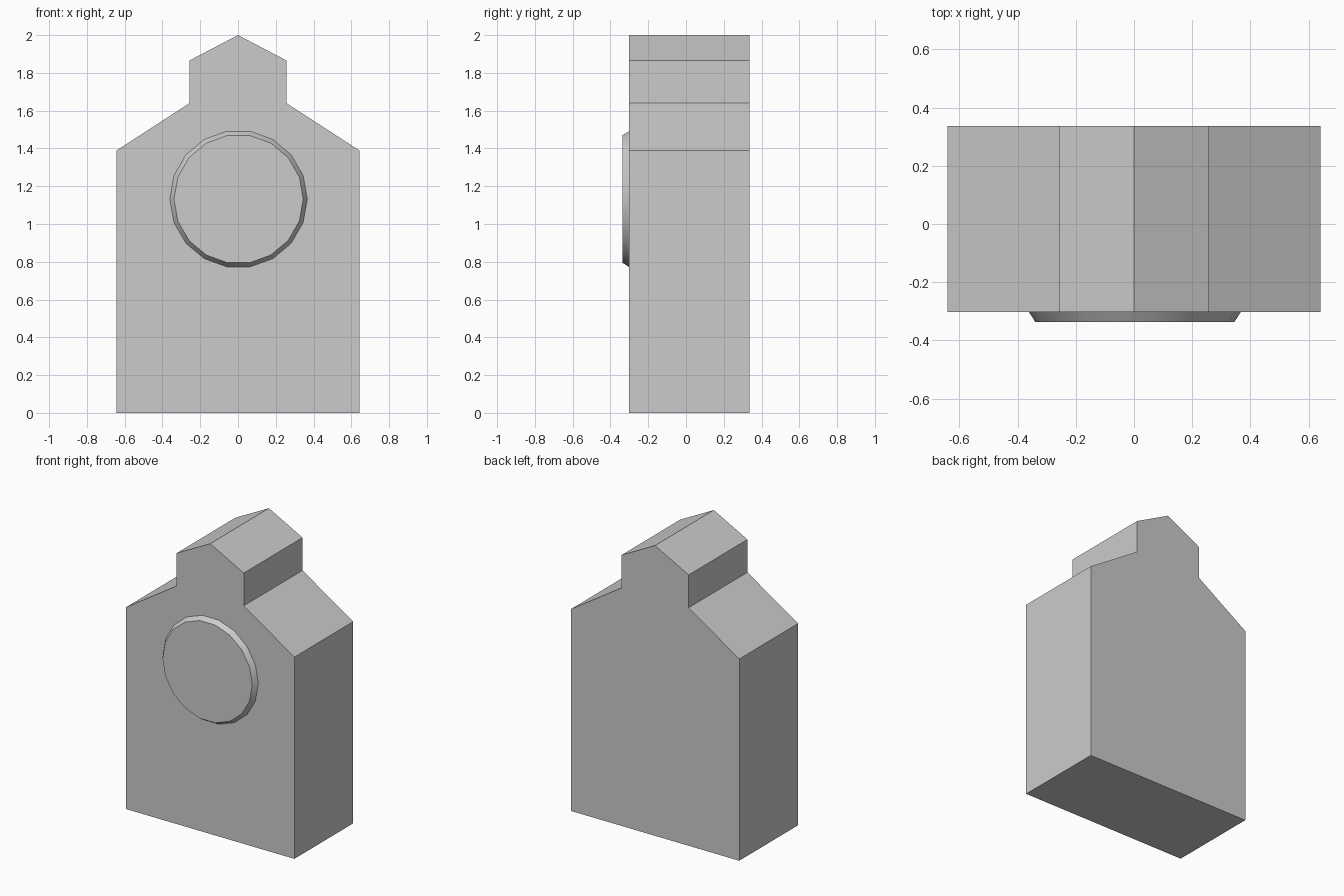
import bpy, bmesh, math

if "Cube" in bpy.data.objects:
    bpy.data.objects.remove(bpy.data.objects["Cube"])


def loft(name, rings):
    """Closed solid through matching rings of (x, y, z) points, front ring first."""
    bm = bmesh.new()
    loops = [[bm.verts.new(p) for p in ring] for ring in rings]
    n = len(loops[0])
    bm.faces.new(loops[0])
    bm.faces.new(loops[-1][::-1])
    for a, b in zip(loops, loops[1:]):
        for i in range(n):
            j = (i + 1) % n
            bm.faces.new((a[i], b[i], b[j], a[j]))
    bmesh.ops.recalc_face_normals(bm, faces=bm.faces)
    mesh = bpy.data.meshes.new(name)
    bm.to_mesh(mesh)
    bm.free()
    obj = bpy.data.objects.new(name, mesh)
    bpy.context.collection.objects.link(obj)
    return obj


def circle(radius, y, sides=18, cx=0.003, cz=1.132):
    step = 2 * math.pi / sides
    return [(cx + radius * math.cos(i * step), y, cz + radius * math.sin(i * step))
            for i in range(sides)]


FRONT, BACK, DISC_FRONT = -0.303, 0.337, -0.337

# Body: half profile mirrored across x, with shoulders and a gabled top
half = [(0.642, 0), (0.642, 1.39), (0.256, 1.64), (0.256, 1.866)]
profile = half + [(0, 2.0)] + [(-x, z) for x, z in reversed(half)]
loft("body", [[(x, y, z) for x, z in profile] for y in (FRONT, BACK)])

# Round face plate: 18-sided, tapered rim
plate = loft("round_face_plate", [circle(0.342, DISC_FRONT), circle(0.364, FRONT)])
bpy.ops.object.select_all(action='DESELECT')
plate.select_set(True)
bpy.context.view_layer.objects.active = plate
bpy.ops.object.shade_smooth_by_angle(angle=math.radians(30))
